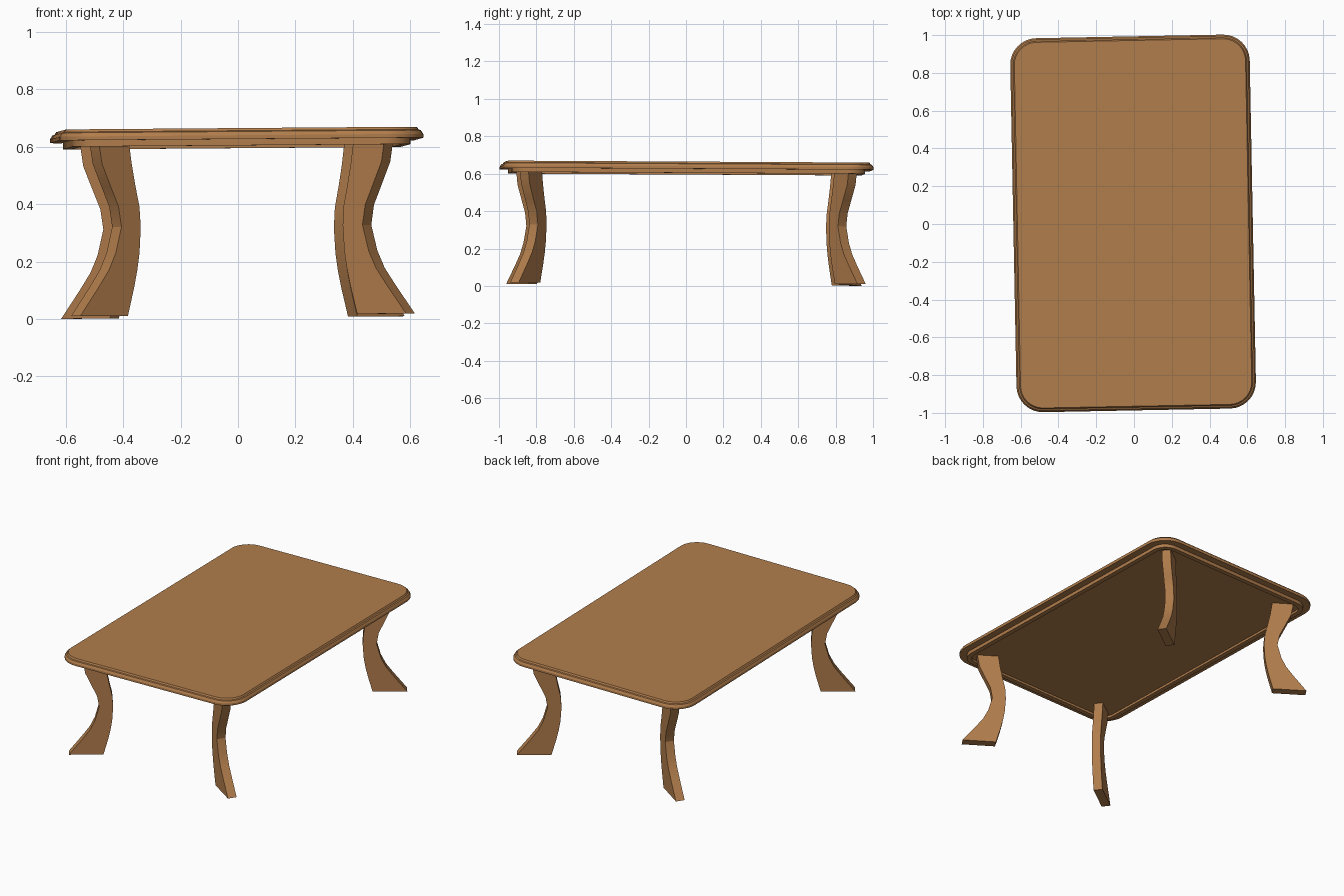
import bpy, bmesh, math
from mathutils import Matrix, Vector

if "Cube" in bpy.data.objects:
    bpy.data.objects.remove(bpy.data.objects["Cube"])

# One wood colour
wood = bpy.data.materials.new("warm_brown_wood")
wood.diffuse_color = (0.44, 0.205, 0.072, 1)
wood.use_nodes = True
wood.node_tree.nodes["Principled BSDF"].inputs["Base Color"].default_value = wood.diffuse_color

# The whole table stands slightly turned and tilted
pose = (Matrix.Translation((0, 0, 0.01))
        @ Matrix.Rotation(math.radians(-0.3), 4, 'X')
        @ Matrix.Rotation(math.radians(-0.45), 4, 'Y')
        @ Matrix.Rotation(math.radians(1.1), 4, 'Z'))


def finish(bm, name):
    bmesh.ops.recalc_face_normals(bm, faces=bm.faces)
    mesh = bpy.data.meshes.new(name)
    bm.to_mesh(mesh)
    bm.free()
    mesh.materials.append(wood)
    obj = bpy.data.objects.new(name, mesh)
    bpy.context.collection.objects.link(obj)
    obj.matrix_world = pose
    bpy.ops.object.select_all(action='DESELECT')
    obj.select_set(True)
    bpy.context.view_layer.objects.active = obj
    bpy.ops.object.shade_smooth_by_angle(angle=math.radians(25))
    return obj


def rounded_ring(bm, inset, z, w=0.634, l=0.99, r=0.14, n=8):
    """Rounded rectangle of vertices, shrunk evenly by inset."""
    ring = []
    for k, (sx, sy) in enumerate([(1, 1), (-1, 1), (-1, -1), (1, -1)]):
        for i in range(n + 1):
            a = math.pi / 2 * (k + i / n)
            ring.append(bm.verts.new((sx * (w - r) + (r - inset) * math.cos(a),
                                      sy * (l - r) + (r - inset) * math.sin(a), z)))
    return ring


# Table top: moulded edge, stepped apron and recessed underside
bm = bmesh.new()
profile = [(0.075, 0.605), (0.075, 0.59), (0.045, 0.59), (0.045, 0.612), (0, 0.612),
           (0, 0.625), (0.008, 0.638), (0.016, 0.641), (0.022, 0.65)]
rings = [rounded_ring(bm, inset, z) for inset, z in profile]
for a, b in zip(rings, rings[1:]):
    for i in range(len(a)):
        j = (i + 1) % len(a)
        bm.faces.new((a[i], a[j], b[j], b[i]))
bm.faces.new(rings[0])
bm.faces.new(rings[-1])
finish(bm, "table_top")

# Curved plank legs: outer and inner edge (z, distance along the leg's diagonal)
edges = [(0, 0, -0.205), (0.1, -0.08, -0.233), (0.16, -0.125, -0.247),
         (0.22, -0.155, -0.257), (0.31, -0.18, -0.263), (0.38, -0.168, -0.258),
         (0.45, -0.135, -0.242), (0.53, -0.098, -0.226), (0.606, -0.085, -0.215)]
angle, half = math.radians(35), 0.0275
out = Vector((math.cos(angle), math.sin(angle), 0))
side = Vector((-out.y, out.x, 0)) * half
foot = Vector((0.583, 0.928, 0))

bm = bmesh.new()
levels = []
for z, u_out, u_in in edges:
    up = Vector((0, 0, z))
    levels.append([bm.verts.new(foot + up + out * u + side * s)
                   for u, s in [(u_out, -1), (u_out, 1), (u_in, 1), (u_in, -1)]])
for a, b in zip(levels, levels[1:]):
    for i in range(4):
        j = (i + 1) % 4
        bm.faces.new((a[i], a[j], b[j], b[i]))
bm.faces.new(levels[0])
bm.faces.new(levels[-1])
legs = finish(bm, "legs")

# Mirror to all four corners
mirror = legs.modifiers.new("four_corners", 'MIRROR')
mirror.use_axis = (True, True, False)
mirror.use_clip = False
mirror.use_mirror_merge = False
